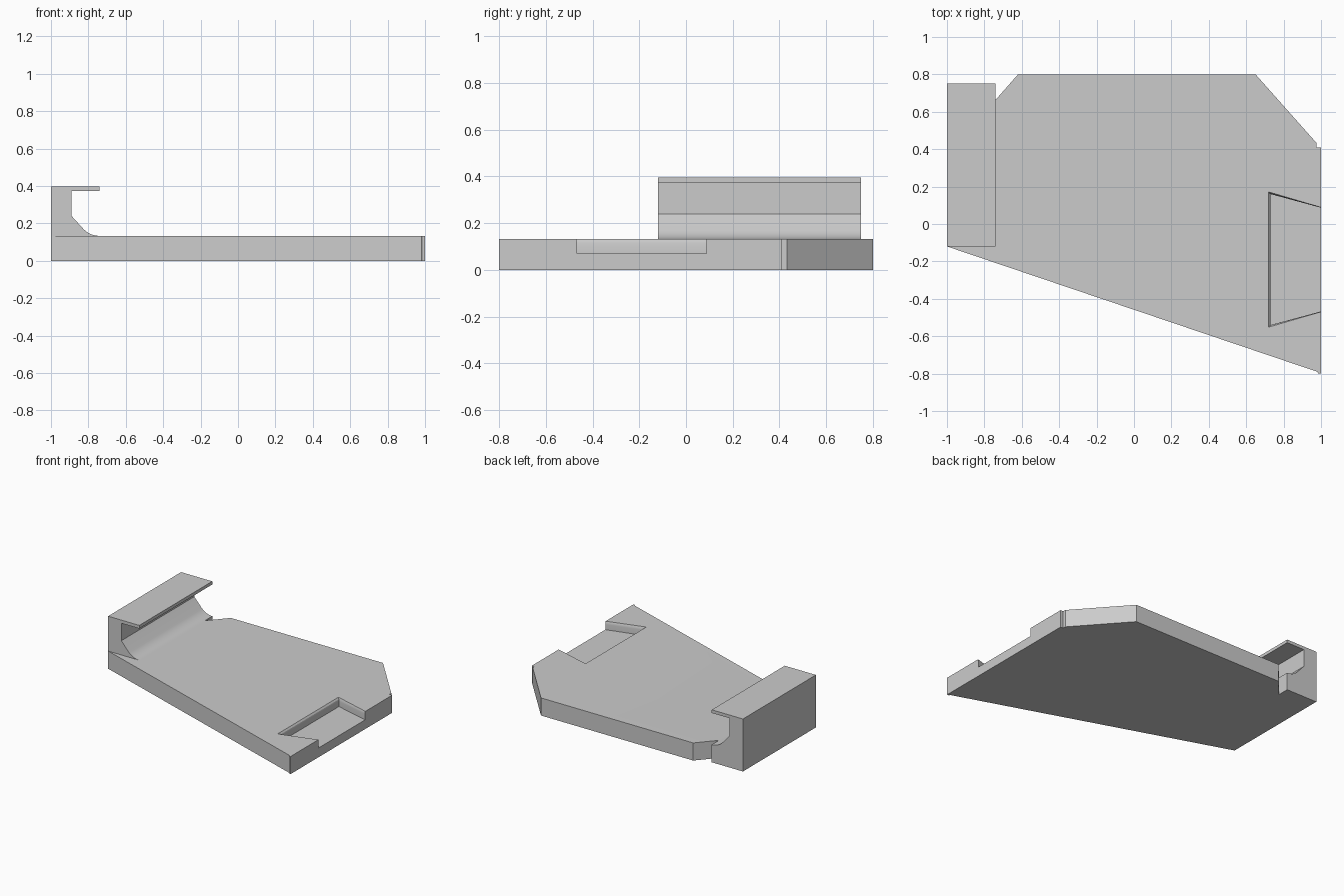
import bpy, bmesh, math

if "Cube" in bpy.data.objects:
    bpy.data.objects.remove(bpy.data.objects["Cube"])

grey = bpy.data.materials.new("plain_grey")
grey.use_nodes = True
grey.diffuse_color = (0.6, 0.6, 0.6, 1)
grey.node_tree.nodes["Principled BSDF"].inputs["Base Color"].default_value = (0.6, 0.6, 0.6, 1)


def loft(name, loops):
    """Closed solid through matching loops of points."""
    bm = bmesh.new()
    rings = [[bm.verts.new(p) for p in loop] for loop in loops]
    bm.faces.new(rings[0])
    bm.faces.new(rings[-1])
    n = len(rings[0])
    for a, b in zip(rings, rings[1:]):
        for i in range(n):
            j = (i + 1) % n
            bm.faces.new((a[i], a[j], b[j], b[i]))
    bmesh.ops.recalc_face_normals(bm, faces=bm.faces)
    mesh = bpy.data.meshes.new(name)
    bm.to_mesh(mesh)
    bm.free()
    mesh.materials.append(grey)
    obj = bpy.data.objects.new(name, mesh)
    bpy.context.collection.objects.link(obj)
    return obj


def boolean(target, tool, operation):
    mod = target.modifiers.new(operation.lower(), 'BOOLEAN')
    mod.operation = operation
    mod.solver = 'EXACT'
    mod.object = tool
    bpy.context.view_layer.objects.active = target
    bpy.ops.object.modifier_apply(modifier=mod.name)
    bpy.data.objects.remove(tool)


TOP = 0.133

# Base plate with clipped corners
outline = [(-1, -0.12), (0.98, -0.79), (0.985, -0.8), (1, -0.8), (1, 0.41),
           (0.977, 0.41), (0.977, 0.432), (0.65, 0.8), (-0.62, 0.8),
           (-0.84, 0.55), (-1, 0.55)]
plate = loft("base_plate", [[(x, y, z) for x, y in outline] for z in (0, TOP)])

# Hooked rail: foot, concave fillet, upright and overhanging lip
fillet = []
for i in range(9):
    a = math.radians(45 * i / 8)
    fillet.append((-0.74 - 0.12 * math.sin(a), TOP + 0.12 * (1 - math.cos(a))))
profile = [(-1, 0), (-0.74, 0)] + fillet + [
    (-0.89, 0.24), (-0.89, 0.372), (-0.74, 0.372), (-0.74, 0.396), (-1, 0.396)]
rail = loft("hook_rail", [[(x, y, z) for x, z in profile] for y in (-0.12, 0.75)])
boolean(plate, rail, 'UNION')


# Open-sided pocket with softened upper rim
def pocket_loop(z, grow):
    x = 0.73 - grow
    return [(x, 0.16 + grow, z), (1.1, 0.06, z), (1.1, -0.44, z), (x, -0.54 - grow, z)]


pocket = loft("pocket_cutter", [
    pocket_loop(0.07, 0), pocket_loop(0.11, 0), pocket_loop(0.122, 0.003),
    pocket_loop(TOP, 0.012), pocket_loop(0.2, 0.012)])
pocket.hide_render = True
boolean(plate, pocket, 'DIFFERENCE')

# Smooth only the fillet and rim, keep other edges sharp
bpy.ops.object.select_all(action='DESELECT')
plate.select_set(True)
bpy.context.view_layer.objects.active = plate
bpy.ops.object.shade_smooth_by_angle(angle=math.radians(25))
plate.name = "base_plate_with_hook_rail"
